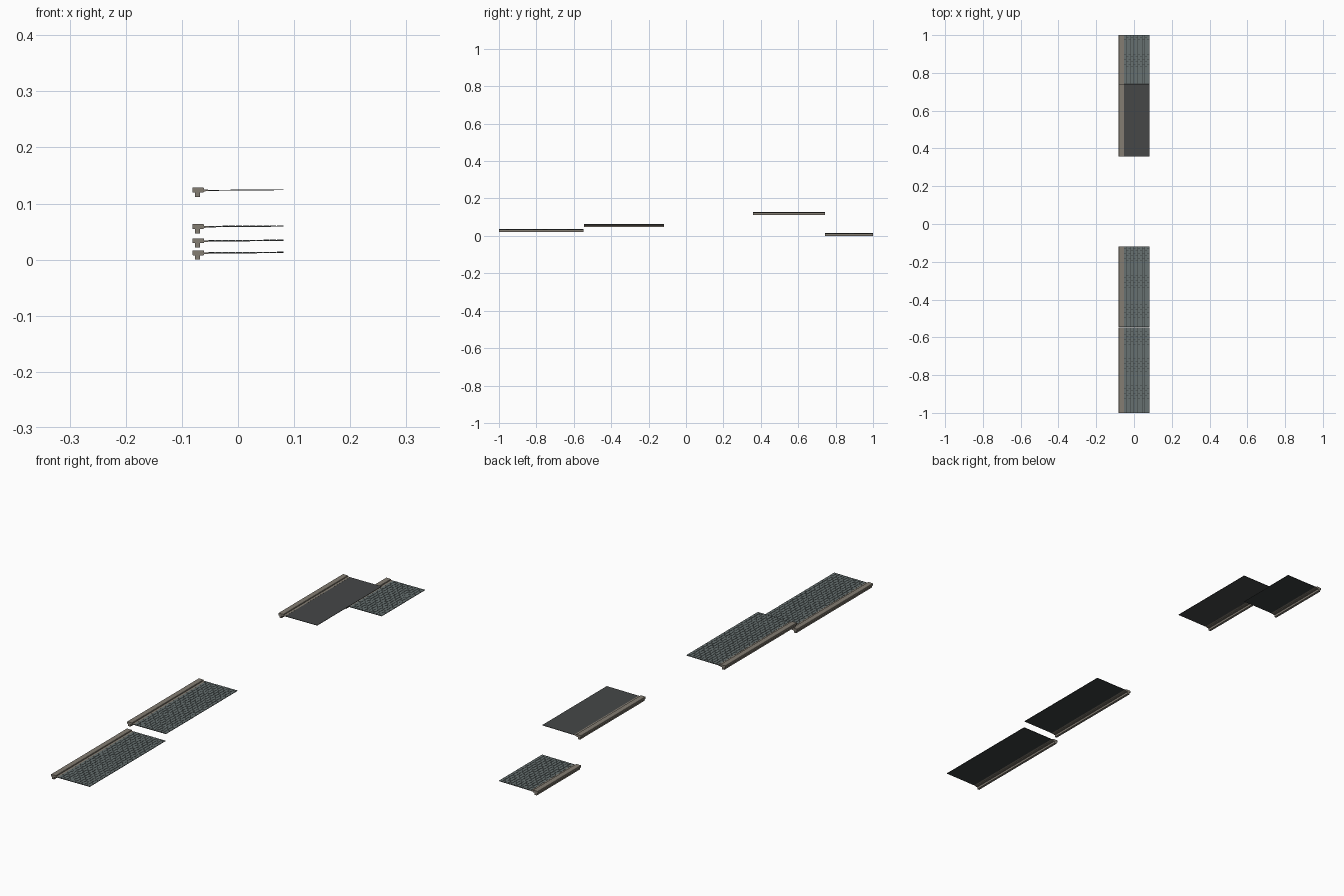
import bpy, bmesh, random
from mathutils import Matrix, Vector

if "Cube" in bpy.data.objects:
    bpy.data.objects.remove(bpy.data.objects["Cube"])

random.seed(4)


def material(name, rgb):
    m = bpy.data.materials.new(name)
    m.diffuse_color = (*rgb, 1)
    m.use_nodes = True
    m.node_tree.nodes["Principled BSDF"].inputs["Base Color"].default_value = m.diffuse_color
    return m


STONE = material("kerb_stone", (0.23, 0.205, 0.17))
BRICK = material("paving_brick", (0.135, 0.165, 0.165))
BED = material("dark_bed", (0.045, 0.052, 0.052))
ASPHALT = material("asphalt", (0.06, 0.063, 0.064))


def finish(bm, name, mat):
    bmesh.ops.recalc_face_normals(bm, faces=bm.faces)
    me = bpy.data.meshes.new(name)
    bm.to_mesh(me)
    bm.free()
    me.materials.append(mat)
    ob = bpy.data.objects.new(name, me)
    bpy.context.collection.objects.link(ob)
    return ob


def extrude_y(bm, profile, y0, y1):
    """Extrude an x/z profile along y."""
    a = [bm.verts.new((x, y0, z)) for x, z in profile]
    b = [bm.verts.new((x, y1, z)) for x, z in profile]
    n = len(profile)
    bm.faces.new(a)
    bm.faces.new(b[::-1])
    for i in range(n):
        bm.faces.new((a[i], b[i], b[(i + 1) % n], a[(i + 1) % n]))


def box(bm, x0, x1, y0, y1, z0, z1):
    extrude_y(bm, [(x0, z0), (x1, z0), (x1, z1), (x0, z1)], y0, y1)


# Walkway cross-section: bed rises very slightly away from the kerb
X0, X1 = -0.062, 0.0808
CAP = [(-0.0815, 0.0085), (-0.0805, 0.0078), (-0.0615, 0.0078), (-0.0605, 0.0085),
       (-0.0605, 0.0155), (-0.0615, 0.0163), (-0.0805, 0.0163), (-0.0815, 0.0155)]
FOOT = [(-0.077, 0.0), (-0.068, 0.0), (-0.068, 0.008), (-0.077, 0.008)]
LIP = [(-0.061, 0.0095), (-0.052, 0.0105), (-0.052, 0.0125), (-0.061, 0.0128)]


def bed_z(x):
    return 0.0122 + 0.001 * (x - X0) / (X1 - X0)


def walkway(name, y0, y1, z, paved):
    parts = []
    # kerb: cap, foot underneath and inner lip
    bm = bmesh.new()
    for profile in (CAP, FOOT, LIP):
        extrude_y(bm, profile, y0, y1)
    parts.append(finish(bm, name + "_kerb", STONE))

    # thin bed slab
    bm = bmesh.new()
    extrude_y(bm, [(X0, 0.0105), (X1, 0.0118), (X1, bed_z(X1)), (X0, bed_z(X0))], y0, y1)
    parts.append(finish(bm, name + "_bed", BED if paved else ASPHALT))

    # staggered bricks clipped at the ends
    if paved:
        bm = bmesh.new()
        rows, length, gap = 11, 0.026, 0.0007
        w = (X1 + 0.053) / rows
        for r in range(rows):
            xa = -0.053 + r * w
            y = y0 - (length / 2 if r % 2 else 0)
            while y < y1:
                a, b = max(y, y0), min(y + length, y1)
                if b - a > 4 * gap:
                    box(bm, xa + gap, xa + w - gap * (r < rows - 1), a + gap, b - gap,
                        bed_z(xa) - 0.0005, bed_z(xa) + 0.0007 + random.uniform(0, 0.0003))
                y += length
        parts.append(finish(bm, name + "_bricks", BRICK))
    for p in parts:
        p.location.z = z


walkway("front_walkway", -1.0, -0.547, 0.0215, True)
walkway("middle_walkway", -0.545, -0.118, 0.047, True)
walkway("raised_asphalt", 0.357, 0.742, 0.112, False)
walkway("rear_walkway", 0.742, 1.0, 0.0, True)
